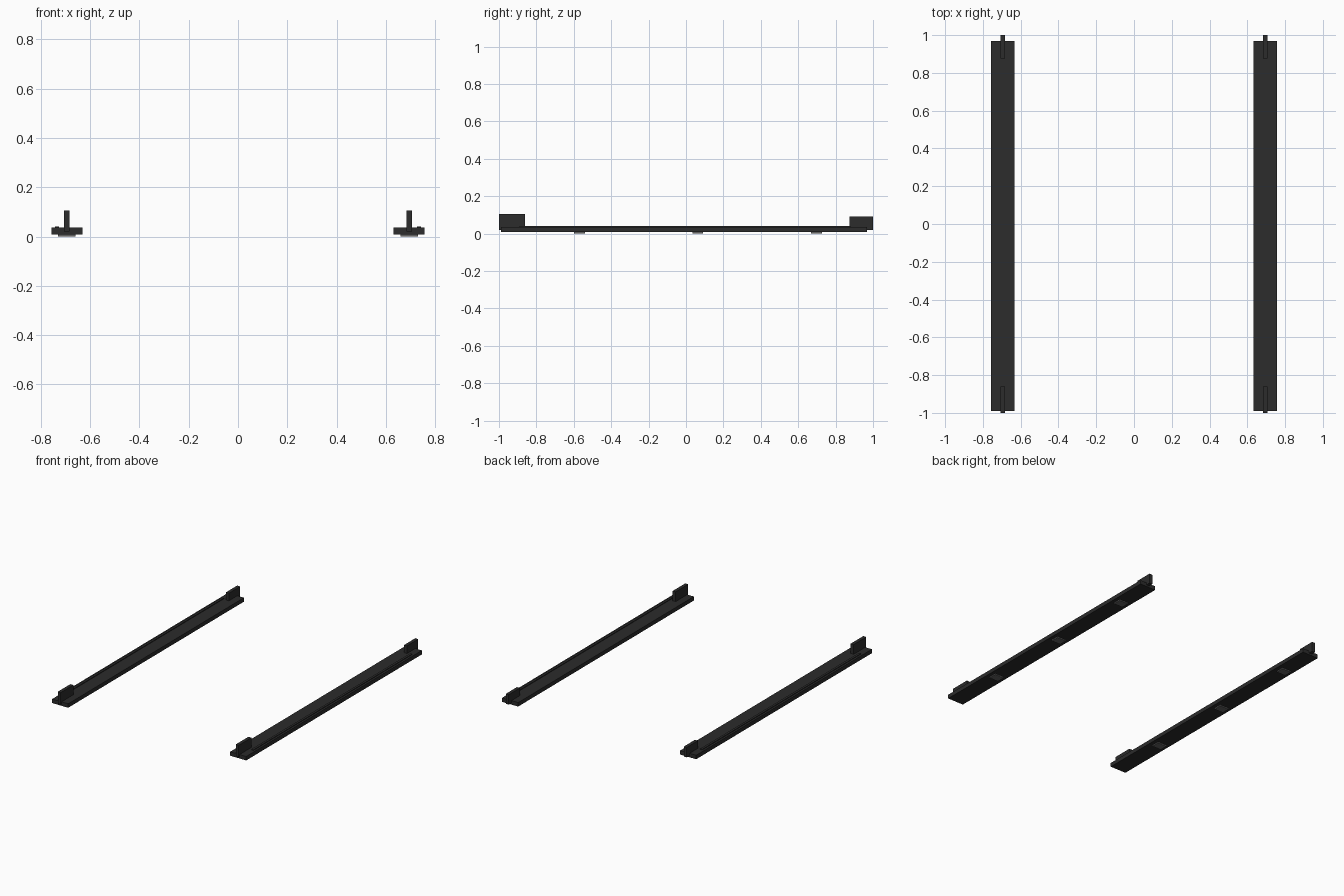
import bpy

if "Cube" in bpy.data.objects:
    bpy.data.objects.remove(bpy.data.objects["Cube"])


def material(name, value):
    m = bpy.data.materials.new(name)
    m.diffuse_color = (value, value, value, 1)
    m.use_nodes = True
    m.node_tree.nodes["Principled BSDF"].inputs["Base Color"].default_value = m.diffuse_color
    return m


black = material("black_plastic", 0.025)
grey = material("grey_pad", 0.12)


def box(name, x, y, z, mat):
    """Box from min/max ranges, mirrored to the other side across x = 0."""
    for side, s in (("right", 1), ("left", -1)):
        bpy.ops.mesh.primitive_cube_add(
            size=1, location=(s * sum(x) / 2, sum(y) / 2, sum(z) / 2))
        o = bpy.context.object
        o.name = f"{name}_{side}"
        o.scale = (x[1] - x[0], y[1] - y[0], z[1] - z[0])
        bpy.ops.object.transform_apply(location=False, rotation=False, scale=True)
        o.data.materials.append(mat)


# Long flat rails
box("rail", (0.632, 0.757), (-0.99, 0.968), (0.008, 0.036), black)

# Thin raised strip along the outer part of each rail top
box("raised_strip", (0.727, 0.743), (-0.89, 0.88), (0.03, 0.041), black)

# Upright end fins, the front one taller
box("front_fin", (0.683, 0.706), (-1.0, -0.86), (0.02, 0.105), black)
box("back_fin", (0.683, 0.706), (0.875, 1.0), (0.02, 0.09), black)

# Small pads underneath
for i, y in enumerate((-0.57, 0.063, 0.697)):
    box(f"foot_pad_{i + 1}", (0.66, 0.731), (y - 0.029, y + 0.029), (0.0, 0.012), grey)
